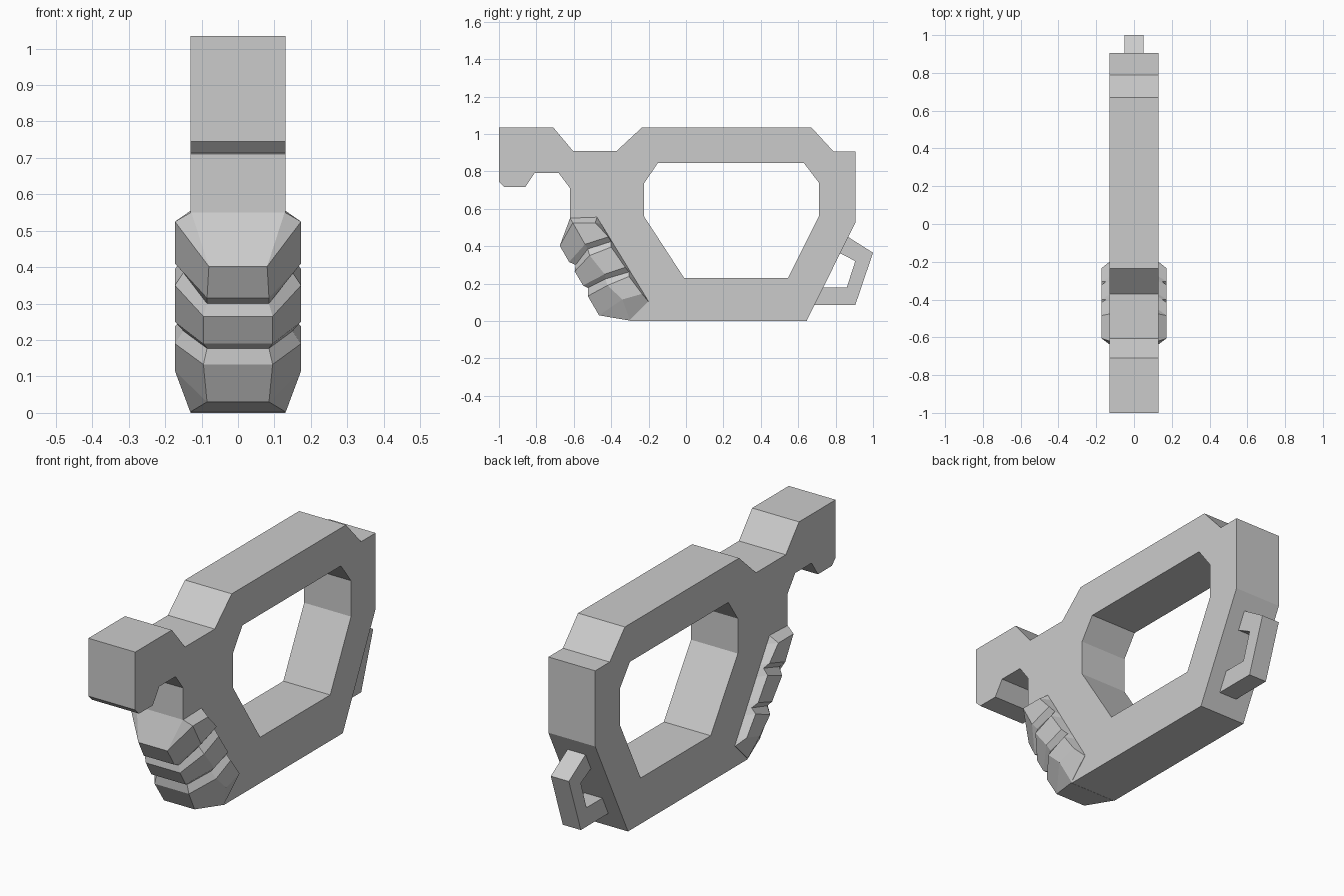
import bpy, bmesh
from mathutils import Vector

if "Cube" in bpy.data.objects:
    bpy.data.objects.remove(bpy.data.objects["Cube"])


def finish(bm, name):
    bmesh.ops.recalc_face_normals(bm, faces=bm.faces[:])
    mesh = bpy.data.meshes.new(name)
    bm.to_mesh(mesh)
    bm.free()
    obj = bpy.data.objects.new(name, mesh)
    bpy.context.collection.objects.link(obj)
    return obj


def plate(name, loops, half):
    """Extrude a y/z outline (plus optional holes) symmetrically along x."""
    bm = bmesh.new()
    edges = []
    for loop in loops:
        vs = [bm.verts.new((-half, y, z)) for y, z in loop]
        edges += [bm.edges.new((vs[i - 1], vs[i])) for i in range(len(vs))]
    bmesh.ops.triangle_fill(bm, use_beauty=True, use_dissolve=False,
                            edges=edges, normal=Vector((1, 0, 0)))
    ext = bmesh.ops.extrude_face_region(bm, geom=bm.faces[:],
                                        use_keep_orig=True)
    moved = [g for g in ext["geom"] if isinstance(g, bmesh.types.BMVert)]
    bmesh.ops.translate(bm, verts=moved, vec=(2 * half, 0, 0))
    return finish(bm, name)


# Main frame with its large opening and the hooked front block
outer = [(-.30, 0), (.645, 0), (.905, .525), (.905, .905), (.79, .905),
         (.67, 1.035), (-.235, 1.035), (-.37, .91), (-.605, .91),
         (-.71, 1.035), (-1, 1.035), (-1, .745), (-.97, .715), (-.86, .715),
         (-.81, .79), (-.68, .79), (-.62, .71), (-.62, .55), (-.46, .3)]
opening = [(-.15, .845), (.63, .845), (.71, .74), (.71, .56), (.545, .23),
           (-.01, .23), (-.225, .56), (-.225, .735)]
plate("frame", [outer, opening], .13)

# Small rear loop
plate("rear_loop", [[(.66, .085), (.905, .085), (1, .365), (.865, .45),
                     (.80, .375), (.905, .32), (.86, .18), (.70, .18)]], .05)

# Finger grip: each ring is back z, side x, side back, side front,
# front x, front point
rings = [
    (.555, .130, (-.476, .555), (-.620, .550), .128, (-.62, .55)),
    (.520, .173, (-.485, .525), (-.605, .525), .080, (-.675, .402)),
    (.435, .173, (-.415, .450), (-.540, .410), .085, (-.625, .315)),
    (.410, .150, (-.400, .425), (-.525, .385), .085, (-.590, .300)),
    (.385, .173, (-.400, .395), (-.515, .350), .095, (-.595, .265)),
    (.275, .173, (-.325, .287), (-.435, .250), .095, (-.550, .190)),
    (.255, .150, (-.305, .262), (-.430, .225), .085, (-.525, .177)),
    (.230, .173, (-.305, .238), (-.420, .190), .095, (-.525, .133)),
    (.130, .173, (-.235, .145), (-.340, .115), .085, (-.465, .030)),
    (.105, .132, (-.202, .105), (-.300, .005), .130, (-.305, .003)),
]
bm = bmesh.new()
prev = None
for bz, sx, s1, s2, fx, f in rings:
    back = (-.475 + (.555 - bz) * .611, bz)
    half = [(.129, *back), (sx, *s1), (sx, *s2), (fx, *f)]
    pts = half + [(-x, y, z) for x, y, z in reversed(half)]
    ring = [bm.verts.new(p) for p in pts]
    if prev:
        for i in range(8):
            bm.faces.new((prev[i - 1], prev[i], ring[i], ring[i - 1]))
    else:
        bm.faces.new(ring)
    prev = ring
bm.faces.new(prev)
finish(bm, "finger_grip")
